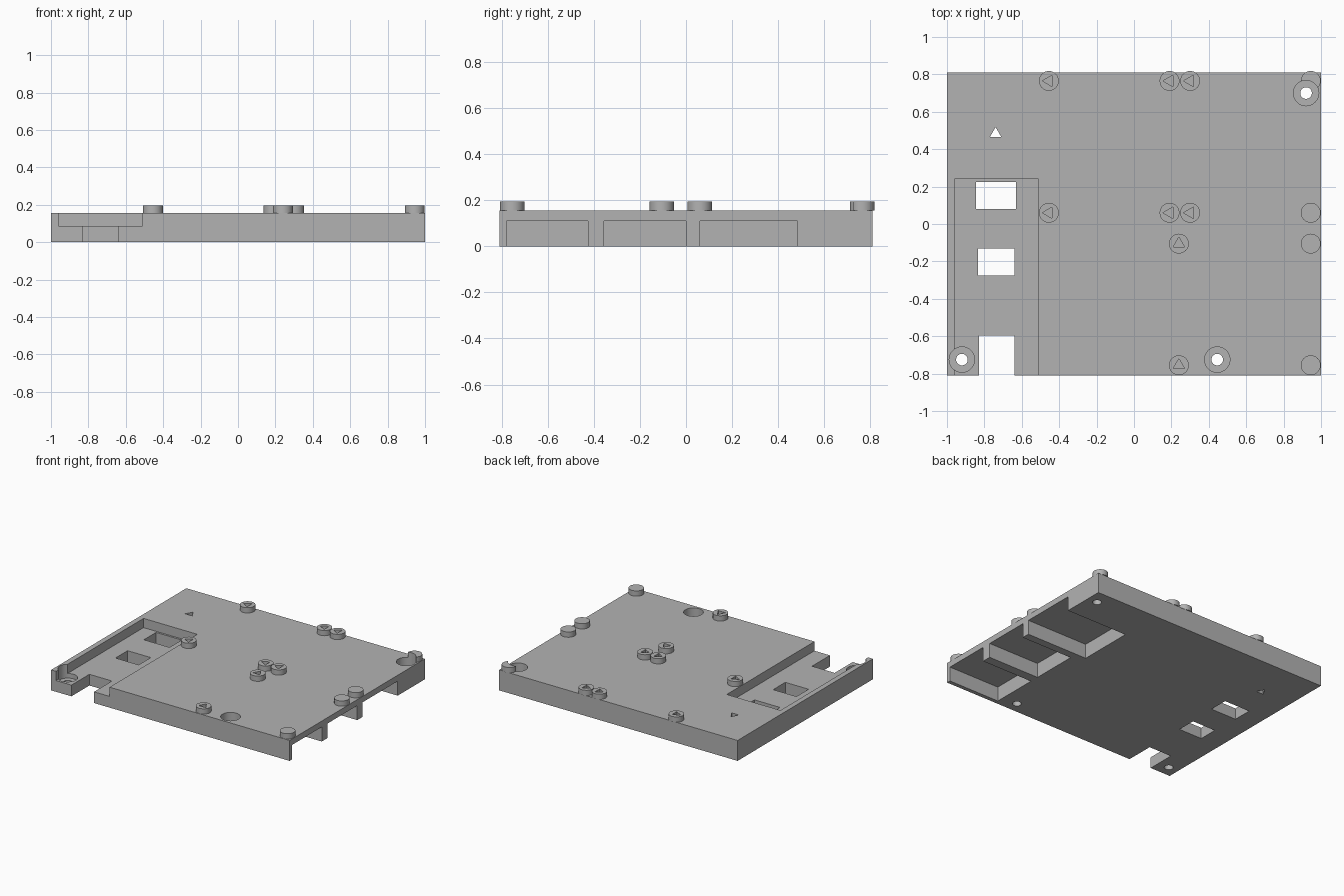
import bpy
import math

if "Cube" in bpy.data.objects:
    bpy.data.objects.remove(bpy.data.objects["Cube"], do_unlink=True)

GREY = (0.45, 0.45, 0.45, 1)
grey = bpy.data.materials.new("plain grey")
grey.use_nodes = True
grey.diffuse_color = GREY
grey.node_tree.nodes["Principled BSDF"].inputs["Base Color"].default_value = GREY

TOP, PEG_TOP, RECESS, BORE, POCKET = 0.155, 0.195, 0.085, 0.05, 0.11
OVER = 0.3  # how far cutters reach past the body


def box(name, x0, x1, y0, y1, z0, z1):
    bpy.ops.mesh.primitive_cube_add(
        size=1, location=((x0 + x1) / 2, (y0 + y1) / 2, (z0 + z1) / 2))
    return finish(name, (x1 - x0, y1 - y0, z1 - z0))


def prism(name, x, y, r, z0, z1, sides=32, turn=0):
    bpy.ops.mesh.primitive_cylinder_add(
        vertices=sides, radius=r, depth=z1 - z0,
        location=(x, y, (z0 + z1) / 2), rotation=(0, 0, turn))
    return finish(name, (1, 1, 1))


def finish(name, scale):
    ob = bpy.context.object
    ob.name = name
    ob.scale = scale
    bpy.ops.object.transform_apply(location=True, rotation=True, scale=True)
    ob.data.materials.append(grey)
    return ob


def cut(ob, cutter):
    """Subtract the cutter from the object, then drop the cutter."""
    mod = ob.modifiers.new("cut", 'BOOLEAN')
    mod.operation = 'DIFFERENCE'
    mod.solver = 'EXACT'
    mod.object = cutter
    bpy.context.view_layer.objects.active = ob
    bpy.ops.object.modifier_apply(modifier=mod.name)
    bpy.data.objects.remove(cutter, do_unlink=True)


def smooth(ob):
    bpy.ops.object.select_all(action='DESELECT')
    ob.select_set(True)
    bpy.context.view_layer.objects.active = ob
    bpy.ops.object.shade_smooth_by_angle(angle=math.radians(30))


# Base plate with the long front recess
plate = box("base_plate", -1, 1, -0.81, 0.81, 0, TOP)
cut(plate, box("recess_cutter", -0.96, -0.51, -1, 0.24, RECESS, OVER))

# Front notch and two windows through the recess floor
for x0, x1, y0, y1 in ((-0.83, -0.64, -1, -0.595),
                       (-0.835, -0.64, -0.275, -0.13),
                       (-0.845, -0.63, 0.08, 0.225)):
    cut(plate, box("window_cutter", x0, x1, y0, y1, -OVER, OVER))

# Socket pockets in the left side, open underneath
for y0, y1, depth in ((-0.78, -0.425, 0.43), (-0.355, 0, 0.43), (0.06, 0.485, 0.515)):
    cut(plate, box("pocket_cutter", 1 - depth, 1.2, y0, y1, -OVER, POCKET))

# Small triangular hole
cut(plate, prism("triangle_cutter", -0.74, 0.483, 0.035, -OVER, OVER, 3))

# Counterbored screw holes
screws = ((0.92, 0.7), (-0.92, -0.725), (0.445, -0.725))
for x, y in screws:
    cut(plate, prism("bore_cutter", x, y, 0.068, BORE, OVER))
    cut(plate, prism("hole_cutter", x, y, 0.031, -OVER, OVER))
smooth(plate)

# Pegs: inner ones carry a triangular socket, edge ones are solid
EDGE = 0.945
LEFTWARD = math.pi / 2
rows = [(0.765, (-0.455, 0.19, 0.3, EDGE), LEFTWARD),
        (0.06, (-0.455, 0.19, 0.3, EDGE), LEFTWARD),
        (-0.105, (0.24, EDGE), 0),
        (-0.755, (0.24, EDGE), 0)]
for y, xs, turn in rows:
    for x in xs:
        peg = prism("edge_peg" if x == EDGE else "socket_peg", x, y, 0.053, TOP, PEG_TOP)
        if x != EDGE:
            cut(peg, prism("socket_cutter", x, y, 0.035, 0, OVER, 3, turn))
        elif y > 0.5:
            cut(peg, prism("corner_cutter", *screws[0], 0.068, 0, OVER))
        smooth(peg)
